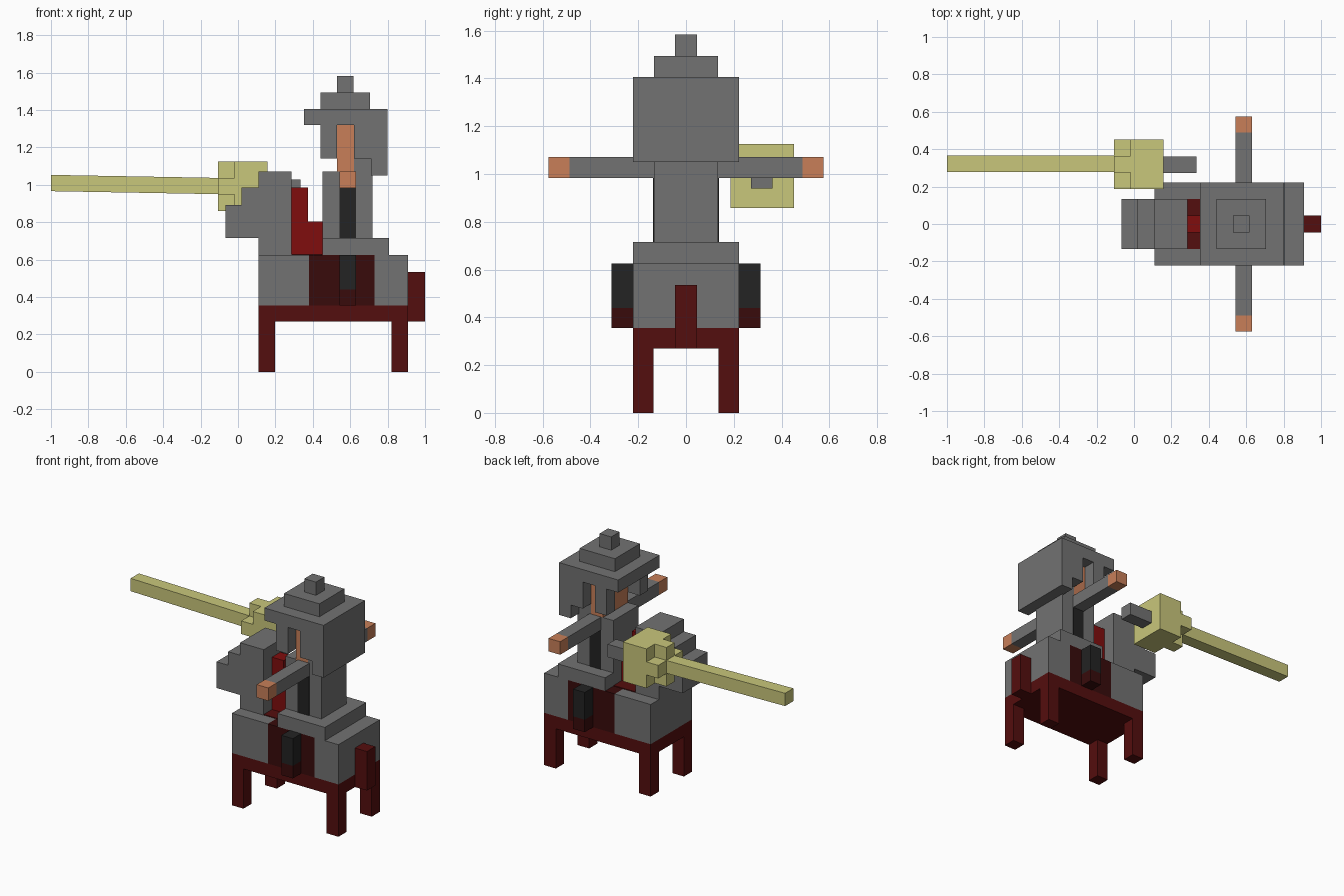
import bpy, bmesh

def lin(h):
    out = []
    for i in (0, 2, 4):
        c = int(h[i:i + 2], 16) / 255
        out.append(c / 12.92 if c <= 0.04045 else ((c + 0.055) / 1.055) ** 2.4)
    return (*out, 1.0)

MATS = {}
for name, h in {"steel grey": "727272", "dark red": "540e0e", "maroon": "380b0b",
                "bright red": "800d0d", "black": "232323", "skin": "c87f59",
                "pale yellow": "c9c77b"}.items():
    MATS[name] = bpy.data.materials.new(name)
    MATS[name].diffuse_color = lin(h)

def prism(name, mat, profile, y0, y1):
    """Extrude a side profile (x, z) from y0 to y1."""
    bm = bmesh.new()
    f = bm.faces.new([bm.verts.new((x, y0, z)) for x, z in profile])
    r = bmesh.ops.extrude_face_region(bm, geom=[f])
    for v in r["geom"]:
        if isinstance(v, bmesh.types.BMVert):
            v.co.y = y1
    bmesh.ops.recalc_face_normals(bm, faces=bm.faces)
    me = bpy.data.meshes.new(name)
    bm.to_mesh(me)
    bm.free()
    me.materials.append(MATS[mat])
    ob = bpy.data.objects.new(name, me)
    bpy.context.collection.objects.link(ob)
    return ob

def box(name, mat, x0, x1, y0, y1, z0, z1):
    return prism(name, mat, [(x0, z0), (x1, z0), (x1, z1), (x0, z1)], y0, y1)

def pair(name, mat, x0, x1, y0, y1, z0, z1):
    """Box on both sides of the centre plane."""
    box(name + "_right", mat, x0, x1, -y1, -y0, z0, z1)
    box(name + "_left", mat, x0, x1, y0, y1, z0, z1)

# Horse: legs, belly, armoured body, tail
pair("front_leg", "dark red", 0.11, 0.197, 0.135, 0.222, 0, 0.27)
pair("hind_leg", "dark red", 0.822, 0.91, 0.135, 0.222, 0, 0.27)
box("belly", "dark red", 0.11, 0.91, -0.222, 0.222, 0.27, 0.355)
box("chest_armour", "steel grey", 0.11, 0.38, -0.222, 0.222, 0.355, 0.625)
box("saddle_blanket", "maroon", 0.38, 0.73, -0.222, 0.222, 0.355, 0.625)
box("rump_armour", "steel grey", 0.73, 0.91, -0.222, 0.222, 0.355, 0.625)
box("withers", "dark red", 0.287, 0.45, -0.133, 0.133, 0.62, 0.63)
box("tail", "dark red", 0.91, 1.0, -0.045, 0.045, 0.27, 0.535)

# Horse neck, stepped muzzle and mane
prism("horse_head", "steel grey",
      [(0.11, 0.625), (0.287, 0.625), (0.287, 1.07), (0.11, 1.07), (0.11, 0.985),
       (0.02, 0.985), (0.02, 0.893), (-0.068, 0.893), (-0.068, 0.715), (0.11, 0.715)],
      -0.134, 0.134)
prism("mane", "bright red",
      [(0.287, 0.625), (0.452, 0.625), (0.452, 0.803), (0.375, 0.803),
       (0.375, 0.985), (0.287, 0.985)], -0.045, 0.045)

# Rider: saddle, legs, torso, arms
box("saddle", "steel grey", 0.452, 0.808, -0.222, 0.222, 0.625, 0.715)
pair("rider_leg", "black", 0.543, 0.63, 0.222, 0.311, 0.44, 0.625)
pair("boot", "maroon", 0.543, 0.63, 0.222, 0.311, 0.355, 0.44)
box("torso", "steel grey", 0.452, 0.72, -0.134, 0.134, 0.715, 1.07)
pair("torso_stripe", "black", 0.543, 0.63, 0.132, 0.138, 0.715, 0.982)
pair("arm", "steel grey", 0.543, 0.63, 0.134, 0.488, 0.982, 1.07)
pair("hand", "skin", 0.543, 0.63, 0.488, 0.575, 0.982, 1.07)

# Rider head and helmet with side slots
box("face", "skin", 0.53, 0.62, -0.134, 0.134, 1.05, 1.32)
box("helmet_lining", "steel grey", 0.62, 0.71, -0.134, 0.134, 1.05, 1.14)
prism("helmet_back", "steel grey",
      [(0.62, 1.14), (0.71, 1.14), (0.71, 1.05), (0.798, 1.05), (0.798, 1.32), (0.62, 1.32)],
      -0.222, 0.222)
pair("helmet_cheek", "steel grey", 0.44, 0.53, 0.134, 0.222, 1.14, 1.32)
box("helmet_brim", "steel grey", 0.354, 0.798, -0.222, 0.222, 1.32, 1.405)
box("helmet_crown", "steel grey", 0.44, 0.705, -0.134, 0.134, 1.405, 1.493)
box("helmet_knob", "steel grey", 0.53, 0.617, -0.045, 0.045, 1.493, 1.583)

# Lance: grip, block guard with a cross in front, gently rising shaft
box("lance_grip", "steel grey", 0.157, 0.335, 0.273, 0.362, 0.94, 1.028)
box("lance_guard", "pale yellow", -0.02, 0.157, 0.187, 0.452, 0.858, 1.125)
box("guard_cross_upright", "pale yellow", -0.108, -0.02, 0.276, 0.364, 0.86, 1.125)
box("guard_cross_bar", "pale yellow", -0.108, -0.02, 0.188, 0.452, 0.948, 1.037)
prism("lance_shaft", "pale yellow",
      [(-1.0, 0.966), (-0.108, 0.95), (-0.108, 1.037), (-1.0, 1.053)], 0.277, 0.365)
